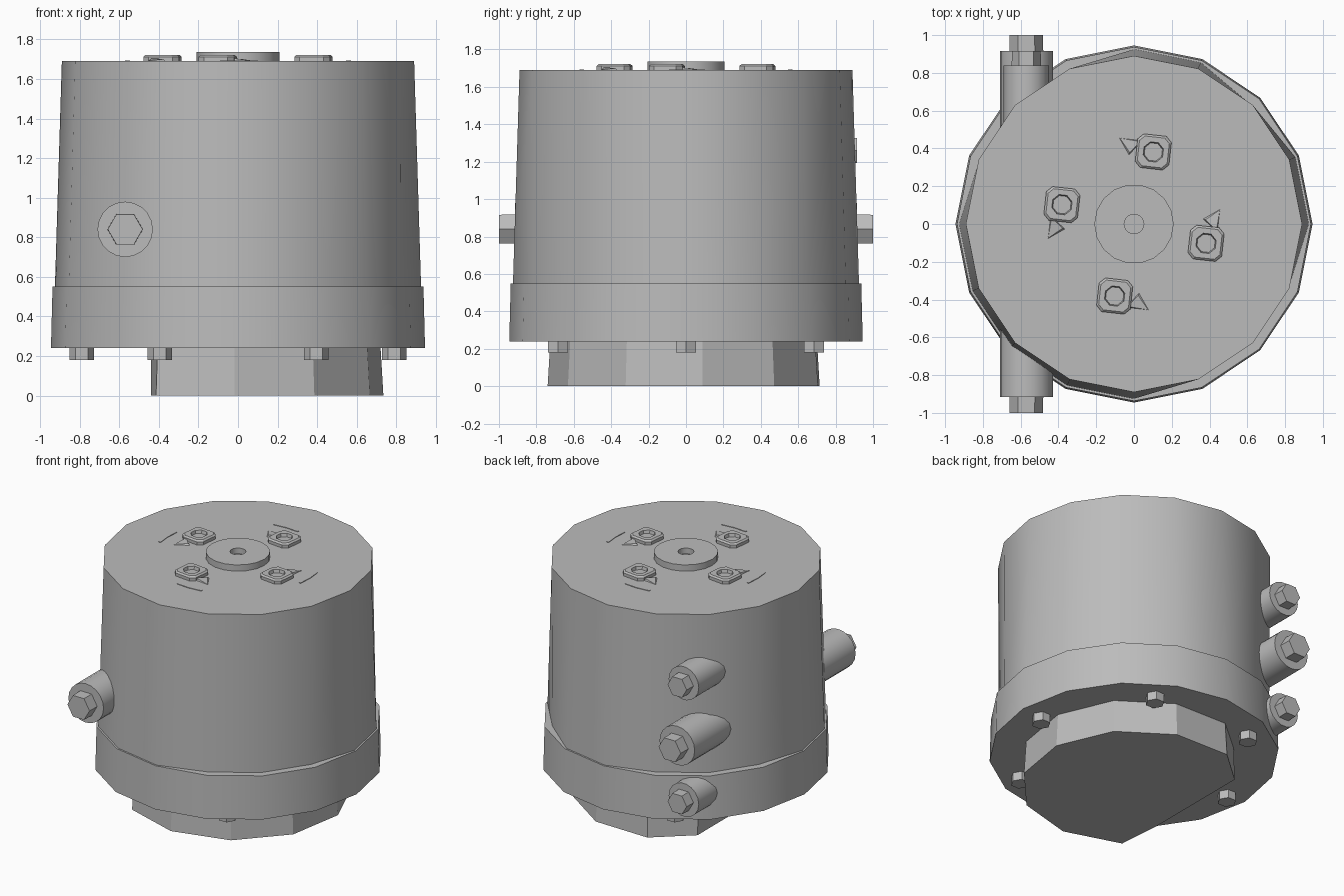
import bpy, bmesh, math
from mathutils import Matrix, Vector

if "Cube" in bpy.data.objects:
    bpy.data.objects.remove(bpy.data.objects["Cube"], do_unlink=True)

grey = bpy.data.materials.new("plain_grey")
grey.diffuse_color = (0.5, 0.5, 0.5, 1)
grey.use_nodes = True
grey.node_tree.nodes["Principled BSDF"].inputs["Base Color"].default_value = (0.5, 0.5, 0.5, 1)


def loft(name, rings, place=Matrix(), smooth=32):
    """Skin a stack of equal point rings and cap both ends."""
    bm = bmesh.new()
    loops = [[bm.verts.new(place @ Vector(p)) for p in ring] for ring in rings]
    n = len(loops[0])
    for low, high in zip(loops, loops[1:]):
        for i in range(n):
            j = (i + 1) % n
            bm.faces.new((low[i], low[j], high[j], high[i]))
    bm.faces.new(loops[0][::-1])
    bm.faces.new(loops[-1])
    bmesh.ops.recalc_face_normals(bm, faces=bm.faces)
    mesh = bpy.data.meshes.new(name)
    bm.to_mesh(mesh)
    bm.free()
    mesh.materials.append(grey)
    ob = bpy.data.objects.new(name, mesh)
    bpy.context.collection.objects.link(ob)
    if smooth:
        bpy.ops.object.select_all(action="DESELECT")
        ob.select_set(True)
        bpy.context.view_layer.objects.active = ob
        bpy.ops.object.shade_smooth_by_angle(angle=math.radians(smooth))
    return ob


def ring(r, z, sides, turn=0.0):
    """Ring of points; r may be a number or a function of the index."""
    out = []
    for i in range(sides):
        a = math.tau * i / sides + turn
        rad = r(i) if callable(r) else r
        out.append((rad * math.cos(a), rad * math.sin(a), z))
    return out


def lathe(name, profile, sides, place=Matrix(), turn=0.0, smooth=32):
    return loft(name, [ring(r, z, sides, turn) for r, z in profile], place, smooth)


# Tapered housing with a flange; the ledge only shows on some sides
SIDES = 16
ledges = {2, 5, 6, 7, 13, 14, 15}
lathe_r = lambda i: 0.885 if i in ledges else 0.925
loft("housing", [ring(0.945, 0.24, SIDES), ring(0.937, 0.55, SIDES),
                 ring(lathe_r, 0.55, SIDES), ring(0.89, 1.69, SIDES)])

# Base plug with one side cut flat
cut = lambda pts: [(max(x, -0.44), y, z) for x, y, z in pts]
loft("base_plug", [cut(ring(0.74, 0, 11, 0.12)), cut(ring(0.725, 0.25, 11, 0.12))])

# Hex bolts under the flange
for k in range(6):
    a = k * math.tau / 6
    spot = Matrix.Translation((0.79 * math.cos(a), 0.79 * math.sin(a), 0))
    lathe(f"flange_bolt_{k + 1}", [(0.062, 0.18), (0.062, 0.25)], 6, spot, smooth=0)

# Cross shaft and the two short pins at the back, each with hex ends
to_back = Matrix.Rotation(-math.pi / 2, 4, "X")
axis = lambda z: Matrix.Translation((-0.57, 0, z)) @ to_back
lathe("cross_shaft", [(0.14, -0.915), (0.14, 0.915)], 20, axis(0.84))
for name, s in (("front", -1), ("back", 1)):
    lathe(f"shaft_hex_{name}", [(0.09, 0.9 * s), (0.088, s)], 6, axis(0.84), smooth=0)
for name, z in (("upper", 1.26), ("lower", 0.42)):
    lathe(f"{name}_pin", [(0.12, 0.4), (0.12, 0.84)], 18, axis(z))
    lathe(f"{name}_pin_hex", [(0.078, 0.83), (0.076, 0.915)], 6, axis(z), smooth=0)

# Central hub with a hole
lathe("hub", [(0.21, 1.68), (0.21, 1.735), (0.052, 1.735), (0.052, 1.695)], 18)

# Four square nuts, each with a hole, a low rib and a rim arc
for k in range(4):
    turn = Matrix.Rotation(k * math.pi / 2 + math.radians(-15), 4, "Z")
    spot = turn @ Matrix.Translation((0.395, 0, 0)) @ Matrix.Rotation(0.15, 4, "Z")
    square = [(sx * a, sy * b) for sx, sy, first in
              ((1, 1, 0), (-1, 1, 1), (-1, -1, 0), (1, -1, 1))
              for a, b in (((0.09, 0.06), (0.06, 0.09)) if not first
                           else ((0.06, 0.09), (0.09, 0.06)))]
    eight = math.pi / 8
    loft(f"top_nut_{k + 1}", [
        [(x, y, 1.68) for x, y in square],
        [(x, y, 1.712) for x, y in square],
        [(x * 0.88, y * 0.88, 1.722) for x, y in square],
        ring(0.056, 1.722, 8, eight), ring(0.05, 1.7, 8, eight)], spot, 20)
    rib = [(0.44, 0.07), (0.34, 0.12), (0.42, 0.2)]
    loft(f"top_rib_{k + 1}", [[(x, y, 1.685) for x, y in rib],
                              [(0.43, 0.08, 1.705), (0.36, 0.12, 1.7), (0.42, 0.19, 1.692)]],
         turn, 0)
    arc = [(r * math.cos(a), r * math.sin(a)) for r, angles in
           ((0.57, (0.1, 0.27, 0.44)), (0.555, (0.44, 0.27, 0.1))) for a in angles]
    loft(f"top_arc_{k + 1}", [[(x, y, z) for x, y in arc] for z in (1.685, 1.694)], turn, 0)
